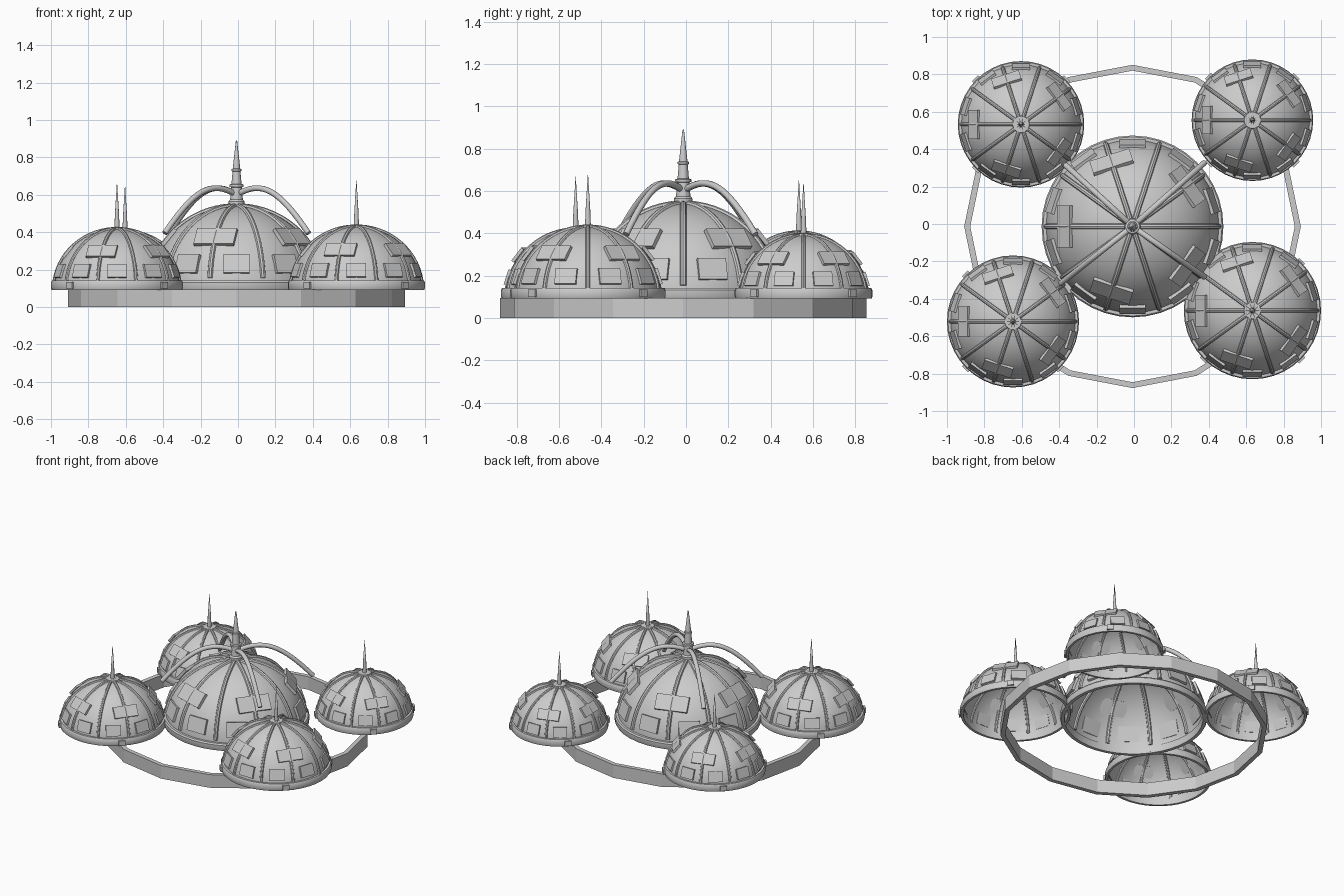
import bpy, bmesh, math
from mathutils import Vector, Matrix

if "Cube" in bpy.data.objects:
    bpy.data.objects.remove(bpy.data.objects["Cube"])

BASE = 0.092      # height of the dome bases
SQUASH = 0.965    # domes are slightly flatter than a hemisphere

grey = bpy.data.materials.new("light_grey")
grey.diffuse_color = (0.6, 0.6, 0.6, 1)
grey.use_nodes = True
grey.node_tree.nodes["Principled BSDF"].inputs["Base Color"].default_value = grey.diffuse_color


def add_object(name, bm, smooth=None):
    me = bpy.data.meshes.new(name)
    bm.to_mesh(me)
    bm.free()
    me.materials.append(grey)
    ob = bpy.data.objects.new(name, me)
    bpy.context.collection.objects.link(ob)
    if smooth:
        bpy.ops.object.select_all(action='DESELECT')
        bpy.context.view_layer.objects.active = ob
        ob.select_set(True)
        bpy.ops.object.shade_smooth_by_angle(angle=math.radians(smooth))
    return ob


def lathe(name, centre, profile, sides, closed=False, scale=(1, 1), smooth=35):
    """Spin a radius/height profile around a vertical axis."""
    bm = bmesh.new()
    rings = []
    for r, z in profile:
        if r < 1e-5:
            rings.append([bm.verts.new((centre[0], centre[1], z))] * sides)
        else:
            rings.append([bm.verts.new((centre[0] + scale[0] * r * math.cos(2 * math.pi * i / sides),
                                        centre[1] + scale[1] * r * math.sin(2 * math.pi * i / sides), z))
                          for i in range(sides)])
    pairs = list(zip(rings, rings[1:])) + ([(rings[-1], rings[0])] if closed else [])
    for a, b in pairs:
        for i in range(sides):
            j = (i + 1) % sides
            bm.faces.new(list(dict.fromkeys((a[i], a[j], b[j], b[i]))))
    bmesh.ops.recalc_face_normals(bm, faces=bm.faces)
    return add_object(name, bm, smooth)


def add_tube(bm, pts, radius, sides=8):
    """Round tube along a list of points, with closed ends."""
    rings = []
    for i, p in enumerate(pts):
        t = (pts[min(i + 1, len(pts) - 1)] - pts[max(i - 1, 0)]).normalized()
        u = t.cross(Vector((0, 0, 1))).normalized()
        v = u.cross(t)
        rings.append([bm.verts.new(p + radius * (u * math.cos(a) + v * math.sin(a)))
                      for a in [2 * math.pi * k / sides for k in range(sides)]])
    for a, b in zip(rings, rings[1:]):
        for k in range(sides):
            j = (k + 1) % sides
            bm.faces.new((a[k], a[j], b[j], b[k]))
    bm.faces.new(rings[0][::-1])
    bm.faces.new(rings[-1])
    bmesh.ops.recalc_face_normals(bm, faces=bm.faces)


def on_dome(c, r, az, el):
    return Vector((c[0] + r * math.cos(el) * math.cos(az),
                   c[1] + r * math.cos(el) * math.sin(az),
                   BASE + SQUASH * r * math.sin(el)))


def add_plate(bm, pos, az, el, depth, width, height):
    """Box facing outwards at the given azimuth and elevation."""
    m = (Matrix.Translation(pos) @ Matrix.Rotation(az, 4, 'Z') @ Matrix.Rotation(-el, 4, 'Y')
         @ Matrix.Diagonal((depth, width, height, 1)))
    bmesh.ops.create_cube(bm, size=1, matrix=m)


def build_dome(name, c, rim):
    r = rim / 1.045
    rad = math.radians
    # open shell
    shell = [(r * math.cos(rad(a)), BASE + SQUASH * r * math.sin(rad(a))) for a in range(0, 90, 6)]
    lathe(name + "_shell", c, shell + [(0, BASE + SQUASH * r)], 40)
    # rim band
    lathe(name + "_rim", c, [(r * 0.985, BASE), (rim * 0.99, BASE), (rim, BASE + 0.01),
                             (rim, BASE + 0.04), (rim * 0.985, BASE + 0.05),
                             (r * 0.975, BASE + 0.05)], 40, closed=True)
    # ten ribs
    bm = bmesh.new()
    for k in range(10):
        add_tube(bm, [on_dome(c, r, rad(36 * k), rad(8 + 80 * i / 14)) for i in range(15)], 0.031 * r)
    add_object(name + "_ribs", bm, 40)
    # lower row of ten window plates, upper row of five
    bm = bmesh.new()
    for k in range(10):
        az, el = rad(18 + 36 * k), rad(18)
        add_plate(bm, on_dome(c, r, az, el), az, el, 0.045 * r, 0.3 * r, 0.22 * r)
    for k in range(5):
        az, el = rad(36 + 72 * k), rad(39)
        add_plate(bm, on_dome(c, r, az, el), az, el, 0.045 * r, 0.48 * r, 0.23 * r)
    add_object(name + "_windows", bm)
    return BASE + SQUASH * r


# Base ring: sixteen-sided oval band
MID = (-0.008, -0.013)
lathe("base_ring", MID, [(0.964, 0), (1, 0), (1, 0.095), (0.964, 0.095)], 16,
      closed=True, scale=(0.9, 0.864), smooth=None)

# Central dome with stepped spire
build_dome("central_dome", MID, 0.486)
lathe("central_spire", MID,
      [(0, 0.53), (0.043, 0.53), (0.043, 0.565), (0.034, 0.575), (0.029, 0.64), (0.038, 0.643),
       (0.038, 0.655), (0.027, 0.658), (0.021, 0.725), (0.026, 0.727), (0.026, 0.737),
       (0.02, 0.74), (0.004, 0.885), (0, 0.892)], 20)

# Satellite domes: centre x, y and rim radius
satellites = {"front_left_dome": (-0.647, -0.521, 0.353), "front_right_dome": (0.633, -0.463, 0.367),
              "back_left_dome": (-0.604, 0.533, 0.338), "back_right_dome": (0.633, 0.555, 0.325)}
pipes = bmesh.new()
for name, (x, y, rim) in satellites.items():
    top = build_dome(name, (x, y), rim)
    # cap disc and needle
    lathe(name + "_cap", (x, y), [(0, top - 0.01), (0.048, top - 0.01), (0.044, top + 0.008), (0, top + 0.008)], 20)
    lathe(name + "_needle", (x, y), [(0.014, top), (0.011, top + 0.08), (0, 0.323 + rim)], 12)
    # four small clamps on the rim
    bm = bmesh.new()
    for k in range(4):
        a = math.radians(45 + 90 * k)
        add_plate(bm, (x + rim * 0.985 * math.cos(a), y + rim * 0.985 * math.sin(a), BASE + 0.025),
                  a, 0, 0.03, 0.045, 0.034)
    add_object(name + "_clamps", bm)
    # arched pipe from the spire towards this dome
    p = [Vector((0, 0.60)), Vector((0.22, 0.685)), Vector((0.36, 0.62)), Vector((0.6, 0.395))]
    path = []
    for i in range(17):
        t = i / 16
        q = (1 - t) ** 3 * p[0] + 3 * t * (1 - t) ** 2 * p[1] + 3 * t * t * (1 - t) * p[2] + t ** 3 * p[3]
        path.append(Vector((MID[0] + q.x * (x - MID[0]), MID[1] + q.x * (y - MID[1]), q.y)))
    add_tube(pipes, path, 0.0155, 10)
add_object("arched_pipes", pipes, 40)
